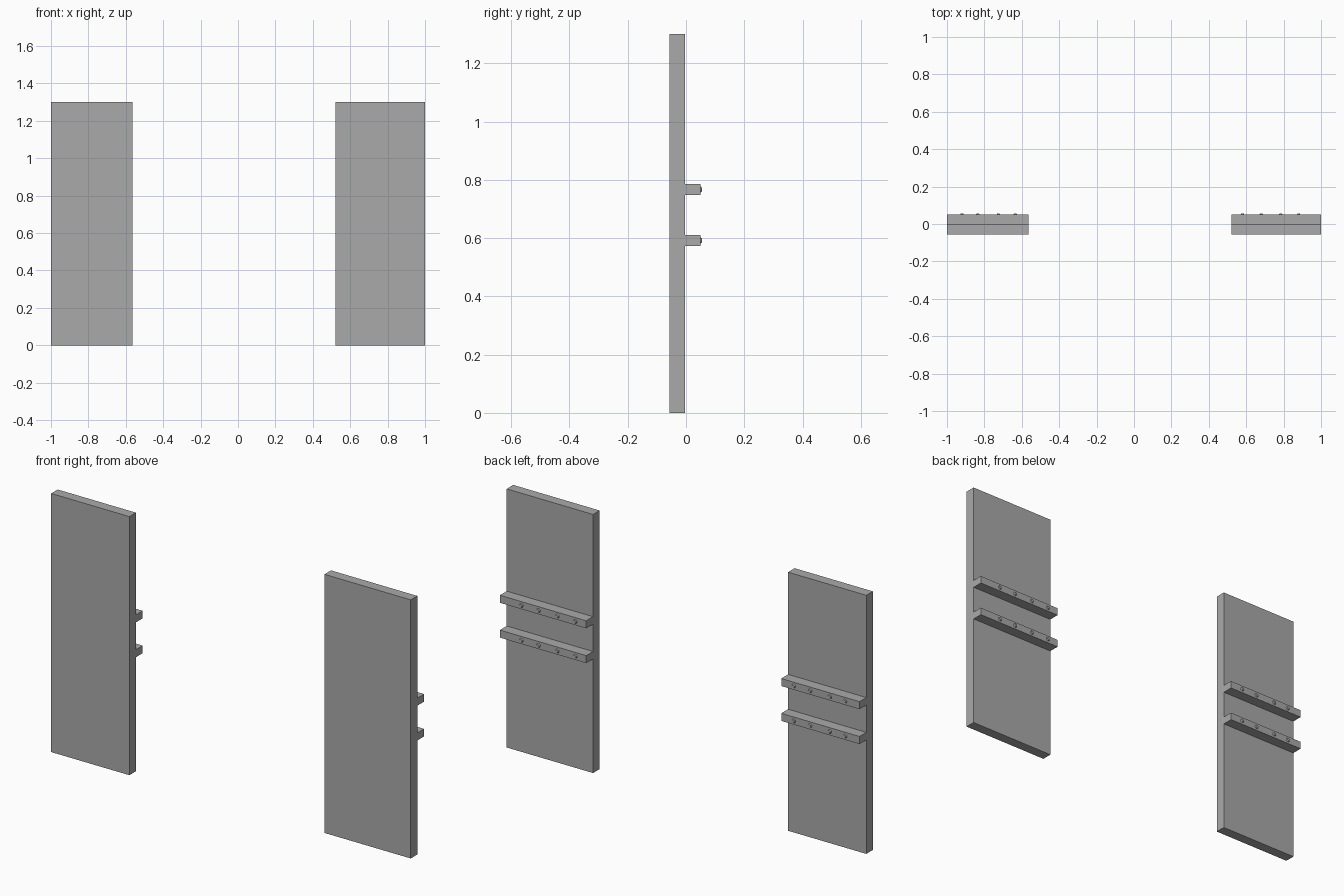
import bpy
from math import pi

cube = bpy.data.objects.get("Cube")
if cube:
    bpy.data.objects.remove(cube, do_unlink=True)

grey = bpy.data.materials.new("plain grey")
grey.use_nodes = True
colour = (0.4, 0.4, 0.4, 1)
grey.diffuse_color = colour
grey.node_tree.nodes["Principled BSDF"].inputs["Base Color"].default_value = colour


def box(name, x, y, z):
    """Box spanning the given (low, high) ranges."""
    bpy.ops.mesh.primitive_cube_add(size=1, location=[sum(r) / 2 for r in (x, y, z)])
    ob = bpy.context.object
    ob.name = name
    ob.scale = [r[1] - r[0] for r in (x, y, z)]
    bpy.ops.object.transform_apply(location=False, rotation=False, scale=True)
    ob.data.materials.append(grey)


def stud(name, x, z):
    """Shallow round nail head on the back face of a batten."""
    bpy.ops.mesh.primitive_cone_add(vertices=16, radius1=0.012, radius2=0.007, depth=0.008,
                                    location=(x, 0.051, z), rotation=(-pi / 2, 0, 0))
    ob = bpy.context.object
    ob.name = name
    ob.data.materials.append(grey)
    bpy.ops.object.shade_smooth_by_angle(angle=pi / 6)


# Two door panels, each with two battens and a row of studs per batten
panels = {
    "right": ((-1.0, -0.565), (-0.92, -0.835, -0.725, -0.635)),
    "left": ((0.52, 1.0), (0.58, 0.68, 0.785, 0.88)),
}
battens = {"lower": (0.573, 0.611), "upper": (0.748, 0.786)}

for side, (span, stud_xs) in panels.items():
    box(f"{side}_panel", span, (-0.056, -0.004), (0, 1.3))
    for level, height in battens.items():
        box(f"{side}_{level}_batten", span, (-0.004, 0.05), height)
        for i, x in enumerate(stud_xs):
            stud(f"{side}_{level}_stud_{i + 1}", x, sum(height) / 2)
